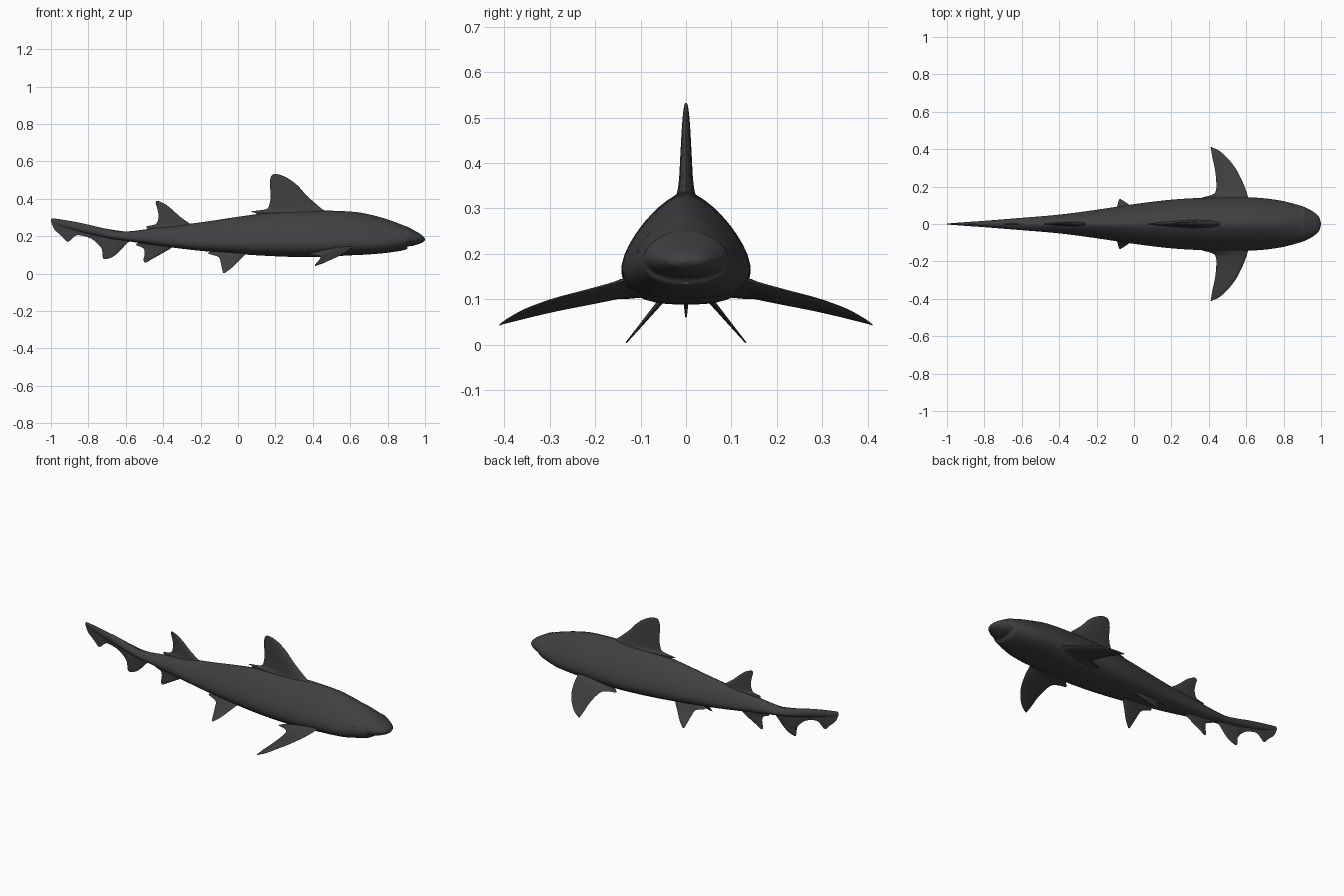
import bpy
import math
from mathutils import Vector

if "Cube" in bpy.data.objects:
    bpy.data.objects.remove(bpy.data.objects["Cube"], do_unlink=True)


def make_material(name, color):
    mat = bpy.data.materials.new(name)
    mat.use_nodes = True
    mat.diffuse_color = color
    mat.node_tree.nodes["Principled BSDF"].inputs["Base Color"].default_value = color
    return mat


skin = make_material("charcoal skin", (0.05, 0.05, 0.05, 1))


def smooth_rows(rows, steps):
    """Catmull-Rom resampling of a table of stations."""
    rows = [Vector(r) for r in rows]
    padded = [rows[0]] + rows + [rows[-1]]
    result = []
    for a, b, c, d in zip(padded, padded[1:], padded[2:], padded[3:]):
        for i in range(steps):
            t = i / steps
            result.append(b + (c - a) * t / 2
                          + (a * 2 - b * 5 + c * 4 - d) * t * t / 2
                          + (b * 3 - a - c * 3 + d) * t ** 3 / 2)
    return result + [rows[-1]]


def finish(obj, angle=50):
    obj.data.materials.clear()
    obj.data.materials.append(skin)
    bpy.ops.object.select_all(action="DESELECT")
    obj.select_set(True)
    bpy.context.view_layer.objects.active = obj
    bpy.ops.object.mode_set(mode="EDIT")
    bpy.ops.mesh.select_all(action="SELECT")
    bpy.ops.mesh.normals_make_consistent(inside=False)
    bpy.ops.object.mode_set(mode="OBJECT")
    bpy.ops.object.shade_smooth_by_angle(angle=math.radians(angle))
    return obj


def loft(name, rings):
    """Skin a closed tube through equal rings and cap both ends."""
    n = len(rings[0])
    verts = [p for ring in rings for p in ring]
    faces = [tuple(range(n)), tuple(range(len(verts) - n, len(verts)))]
    for r in range(len(rings) - 1):
        for i in range(n):
            j = (i + 1) % n
            faces.append((r * n + i, r * n + j, (r + 1) * n + j, (r + 1) * n + i))
    mesh = bpy.data.meshes.new(name)
    mesh.from_pydata(verts, [], faces)
    obj = bpy.data.objects.new(name, mesh)
    bpy.context.collection.objects.link(obj)
    return finish(obj)


def fin(name, stations, normal, thickness):
    """Loft a thin foil through (leading point, trailing point) pairs."""
    normal = Vector(normal).normalized()
    chord = [(1 - math.cos(math.pi * i / 8)) / 2 for i in range(9)]
    rings = []
    for k, (lead, trail) in enumerate(stations):
        half = thickness * (1 - k / len(stations)) + 0.001
        foil = [(t, 2.4 * math.sqrt(t) * (1 - t)) for t in chord]
        loop = foil + [(t, -h) for t, h in foil[-2:0:-1]]
        rings.append([lead.lerp(trail, t) + normal * half * h for t, h in loop])
    return loft(name, rings)


def upright_fin(name, rows, thickness):
    """Fin on the centre plane from rows of (height, leading x, trailing x)."""
    stations = [(Vector((a, 0, z)), Vector((b, 0, z))) for z, a, b in smooth_rows(rows, 4)]
    return fin(name, stations, (0, 1, 0), thickness)


# Body: rows of (x, top, bottom, half width)
body_rows = [
    (1, .186, .18, .003), (.99, .2, .169, .036), (.97, .215, .16, .057),
    (.94, .232, .15, .077), (.908, .25, .145, .092), (.89, .256, .127, .098),
    (.8, .29, .112, .122), (.7, .317, .103, .137), (.6, .332, .098, .142),
    (.4, .338, .088, .141), (.2, .33, .093, .13), (0, .304, .105, .106),
    (-.2, .274, .122, .076), (-.4, .25, .146, .05), (-.6, .225, .175, .033),
    (-.7, .238, .19, .025), (-.8, .262, .214, .017), (-.9, .28, .24, .01),
    (-.99, .293, .27, .003)]


def body_ring(x, top, bottom, half, sides=40):
    # Peaked back, flat belly, widest point low along the trunk
    trunk = max(0, min(1, (0.97 - x) / 0.2, (x + 0.9) / 0.6))
    mid = bottom + (top - bottom) * (0.5 - 0.18 * trunk)
    ring = []
    for i in range(sides):
        a = 2 * math.pi * i / sides
        c, s = math.cos(a), math.sin(a)
        n = 2 - 0.55 * trunk if s > 0 else 2 + 0.6 * trunk
        r = (abs(c) ** n + abs(s) ** n) ** (-1 / n)
        height = top - mid if s > 0 else mid - bottom
        ring.append((x, half * c * r, mid + height * s * r))
    return ring


loft("body", [body_ring(*row) for row in smooth_rows(body_rows, 4)])

# Fins along the centre line
upright_fin("first_dorsal_fin", [
    (.27, .52, .12), (.32, .49, .1), (.332, .47, .07), (.345, .45, .15), (.37, .42, .168),
    (.42, .365, .175), (.47, .32, .17), (.505, .275, .172), (.525, .235, .18),
    (.532, .21, .19)], .027)
upright_fin("second_dorsal_fin", [
    (.22, -.23, -.46), (.251, -.24, -.49), (.265, -.255, -.44), (.305, -.31, -.425),
    (.35, -.36, -.432), (.375, -.395, -.44), (.388, -.425, -.437)], .013)
upright_fin("anal_fin", [
    (.18, -.33, -.51), (.155, -.34, -.545), (.135, -.36, -.505), (.1, -.42, -.5),
    (.075, -.465, -.506), (.06, -.49, -.5)], .012)

# Tail fin: rows of (x, top, bottom) along the upper lobe
tail_rows = [
    (-.55, .225, .185), (-.59, .224, .165), (-.64, .23, .112), (-.68, .236, .085),
    (-.72, .243, .08), (-.727, .245, .128), (-.75, .25, .16), (-.79, .26, .19),
    (-.85, .273, .206), (-.875, .278, .198), (-.91, .284, .17), (-.94, .289, .198),
    (-.98, .295, .235), (-.995, .295, .265), (-1, .288, .278)]
fin("tail_fin", [(Vector((x, 0, a)), Vector((x, 0, b)))
                 for x, a, b in smooth_rows(tail_rows, 3)], (0, 1, 0), .009)

# Paired fins: rows of (y, leading x, leading z, trailing x, trailing z)
pectoral_rows = [
    (.08, .64, .145, .42, .105), (.135, .615, .14, .36, .1), (.15, .608, .136, .4, .1),
    (.17, .602, .131, .435, .096), (.22, .583, .118, .44, .086), (.29, .548, .1, .433, .072),
    (.35, .502, .079, .42, .058), (.39, .458, .058, .413, .048), (.411, .415, .043, .41, .043)]
pelvic_rows = [
    (.03, .06, .125, -.13, .125), (.047, .04, .105, -.16, .108), (.06, .025, .09, -.105, .09),
    (.085, -.005, .06, -.093, .06), (.11, -.035, .03, -.086, .03), (.132, -.07, .004, -.08, .004)]

for side, label in ((1, "left"), (-1, "right")):
    for name, rows, normal, thick in (
            ("pectoral_fin", pectoral_rows, (-.2, .25, 1), .016),
            ("pelvic_fin", pelvic_rows, (0, .77, .64), .009)):
        stations = [(Vector((a, side * y, az)), Vector((b, side * y, bz)))
                    for y, a, az, b, bz in smooth_rows(rows, 4)]
        fin(label + "_" + name, stations, (normal[0], side * normal[1], normal[2]), thick)

    # Small eyes, almost flush with the head
    bpy.ops.mesh.primitive_uv_sphere_add(segments=16, ring_count=10, radius=.01,
                                         location=(.83, side * .103, .2))
    eye = bpy.context.object
    eye.name = label + "_eye"
    eye.scale = (1.1, .6, .8)
    finish(eye)

# Curved lip behind the step under the snout
lip_path = [Vector((.9 - 25 * y * y, y, .136 + 2 * y * y))
            for y in (i * .01 - .05 for i in range(11))]
lip_rings = []
for p in lip_path:
    r = .006 * (1 - .7 * abs(p.y) / .05)
    lip_rings.append([p + Vector((math.cos(a) * r, 0, math.sin(a) * r))
                      for a in (i * math.pi / 4 for i in range(8))])
loft("lower_lip", lip_rings)
